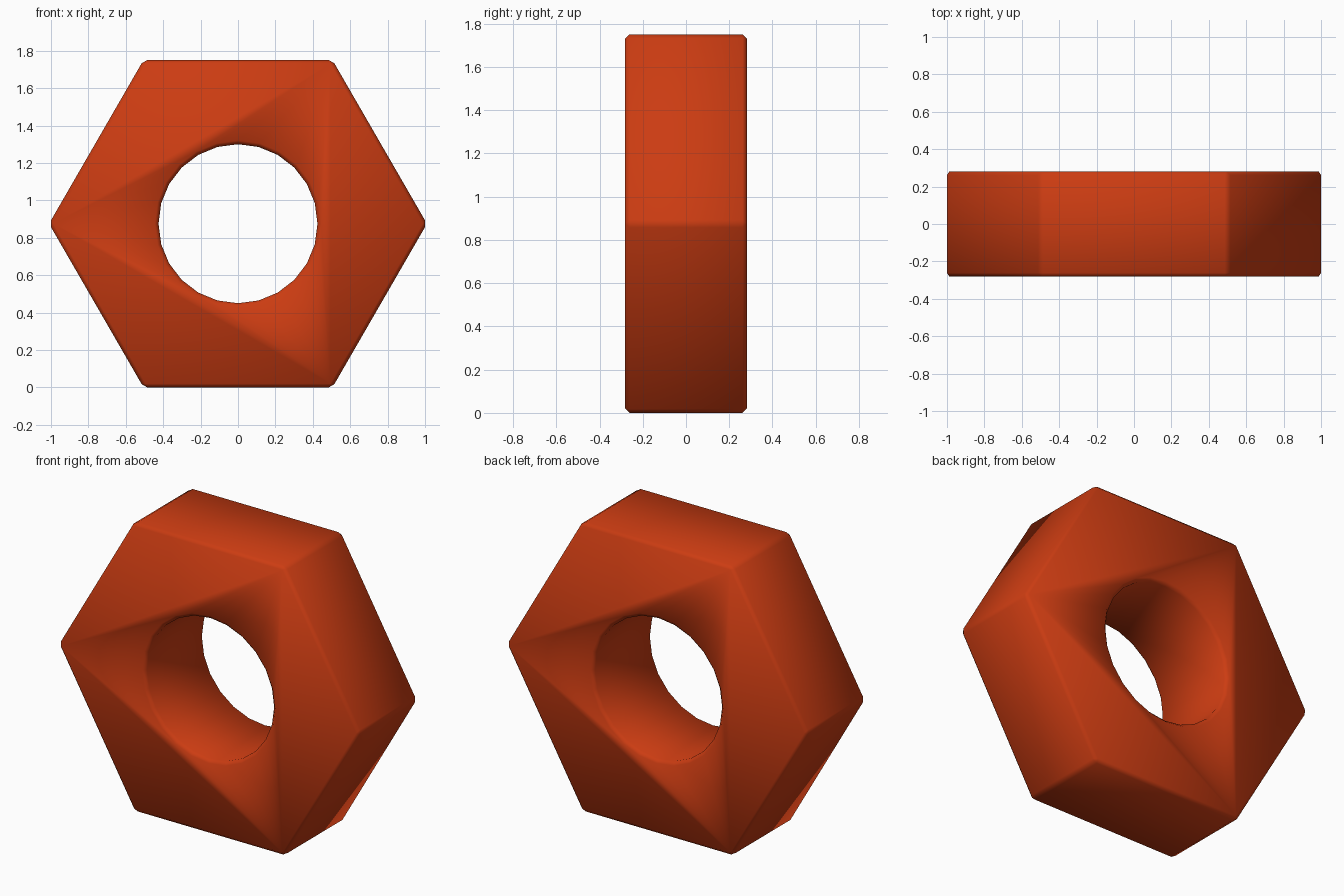
import bpy
from math import pi, cos

if "Cube" in bpy.data.objects:
    bpy.data.objects.remove(bpy.data.objects["Cube"])

HEIGHT = 1.75
DEPTH = 0.563
CENTRE_Z = HEIGHT / 2


def prism(name, sides, radius, depth, turn=0.0):
    """Prism whose axis runs front to back."""
    bpy.ops.mesh.primitive_cylinder_add(
        vertices=sides, radius=radius, depth=depth,
        location=(0, 0, CENTRE_Z), rotation=(pi / 2, turn, 0))
    obj = bpy.context.object
    obj.name = name
    return obj


# Round bore, used as a cutter
bore = prism("bore_cutter", 24, 0.425, 2.0)
bore.hide_render = True
bore.hide_set(True)

# Hexagonal body with flats at top and bottom, corners at left and right
nut = prism("hex_nut", 6, CENTRE_Z / cos(pi / 6), DEPTH, pi / 6)

cut = nut.modifiers.new("bore", 'BOOLEAN')
cut.operation = 'DIFFERENCE'
cut.solver = 'EXACT'
cut.object = bore

# Small chamfer on every sharp edge
chamfer = nut.modifiers.new("chamfer", 'BEVEL')
chamfer.width = 0.02
chamfer.segments = 1
chamfer.limit_method = 'ANGLE'
chamfer.angle_limit = pi / 6

# Bake the modifiers, then drop the cutter
bpy.context.view_layer.objects.active = nut
for mod in [m.name for m in nut.modifiers]:
    bpy.ops.object.modifier_apply(modifier=mod)
bpy.data.objects.remove(bore)

# Soft shading across the chamfers
for face in nut.data.polygons:
    face.use_smooth = True

# Red-orange paint
paint = bpy.data.materials.new("red_orange")
paint.diffuse_color = (0.6, 0.045, 0.006, 1)
paint.use_nodes = True
paint.node_tree.nodes["Principled BSDF"].inputs["Base Color"].default_value = paint.diffuse_color
nut.data.materials.clear()
nut.data.materials.append(paint)
